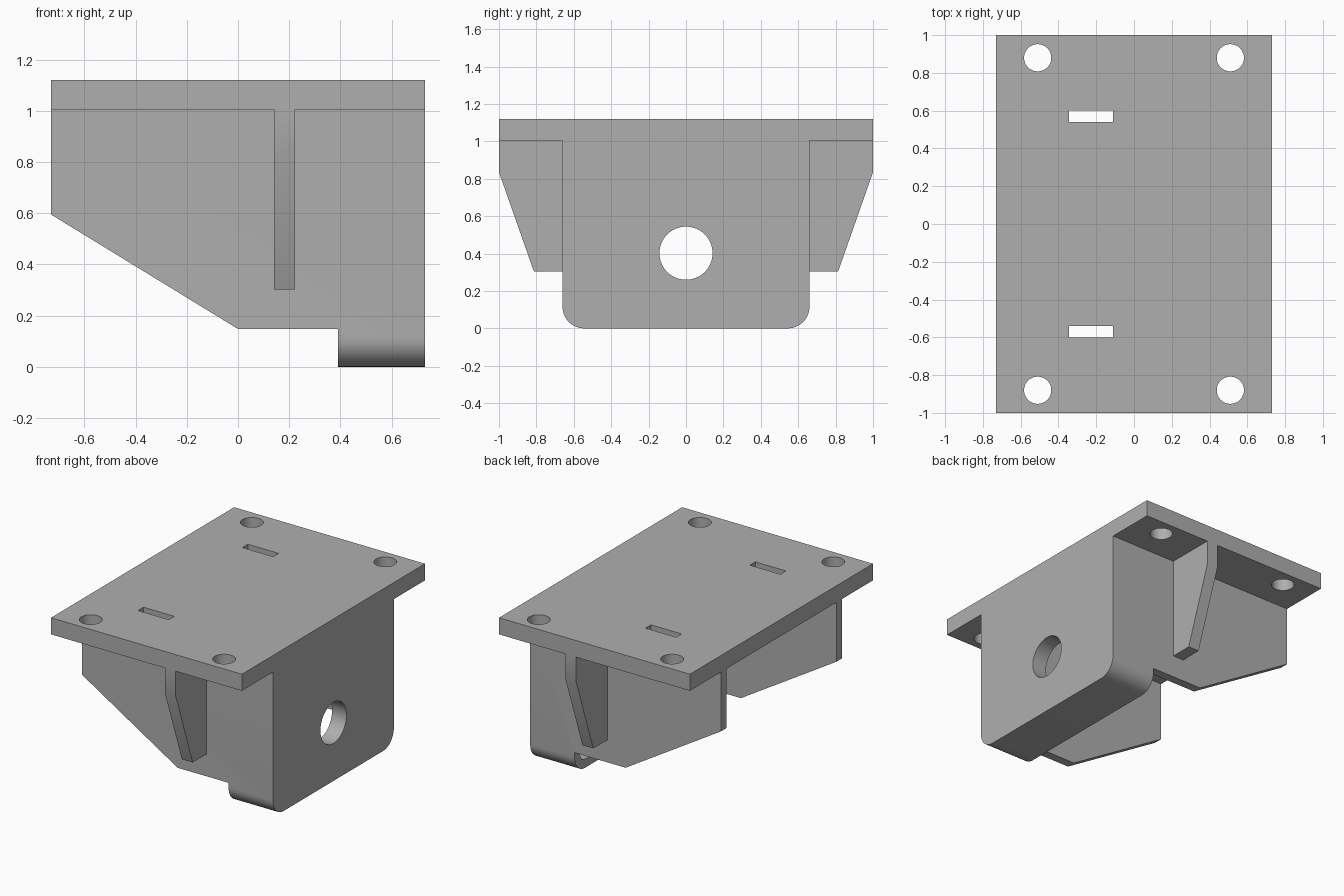
import bpy, bmesh, math
from mathutils import Vector

if "Cube" in bpy.data.objects:
    bpy.data.objects.remove(bpy.data.objects["Cube"])

grey = bpy.data.materials.new("plain_grey")
grey.use_nodes = True
COLOUR = (0.43, 0.43, 0.43, 1)
grey.diffuse_color = COLOUR
grey.node_tree.nodes["Principled BSDF"].inputs["Base Color"].default_value = COLOUR


def prism(name, outline, axis, lo, hi):
    """Extrude a 2D outline along one axis (the other two keep their order)."""
    def place(p, d):
        v = list(p)
        v.insert(axis, d)
        return Vector(v)
    bm = bmesh.new()
    face = bm.faces.new([bm.verts.new(place(p, lo)) for p in outline])
    grown = bmesh.ops.extrude_face_region(bm, geom=[face])["geom"]
    shift = place((0, 0), hi - lo)
    bmesh.ops.translate(bm, vec=shift, verts=[g for g in grown if isinstance(g, bmesh.types.BMVert)])
    bmesh.ops.recalc_face_normals(bm, faces=bm.faces)
    mesh = bpy.data.meshes.new(name)
    bm.to_mesh(mesh)
    bm.free()
    mesh.materials.append(grey)
    obj = bpy.data.objects.new(name, mesh)
    bpy.context.collection.objects.link(obj)
    return obj


def rect(a0, a1, b0, b1):
    return [(a0, b0), (a1, b0), (a1, b1), (a0, b1)]


def circle(a, b, r, n=48):
    return [(a + r * math.cos(math.tau * i / n), b + r * math.sin(math.tau * i / n)) for i in range(n)]


def trough(half, bottom, top, r, n=10):
    """U-shaped outline in y and z with rounded lower corners."""
    arc = [(half - r + r * math.sin(t), bottom + r - r * math.cos(t))
           for t in (math.pi / 2 * i / n for i in range(n + 1))]
    right = arc + [(half, top)]
    return right + [(-y, z) for y, z in reversed(right)]


def cut(obj, cutters):
    """Subtract each cutter, bake the result and remove the cutters."""
    for c in cutters:
        c.hide_render = True
        mod = obj.modifiers.new("cut", "BOOLEAN")
        mod.operation, mod.solver, mod.object = "DIFFERENCE", "EXACT", c
    bpy.context.view_layer.update()
    graph = bpy.context.evaluated_depsgraph_get()
    mesh = bpy.data.meshes.new_from_object(obj.evaluated_get(graph))
    obj.modifiers.clear()
    obj.data = mesh
    for c in cutters:
        bpy.data.objects.remove(c)


HALF_X, WALL, UNDER, TOP = 0.73, 0.66, 1.005, 1.12

# Mounting plate with corner screw holes and two strap slots
plate = prism("top_plate", rect(-HALF_X, HALF_X, -1, 1), 2, UNDER, TOP)
holes = [prism("screw_hole", circle(x, y, 0.072), 2, 0.9, 1.2)
         for x in (-0.51, 0.51) for y in (-0.88, 0.88)]
holes += [prism("strap_slot", rect(-0.345, -0.11, y - 0.03, y + 0.03), 2, 0.9, 1.2)
          for y in (-0.57, 0.57)]
cut(plate, holes)

# Housing: end wall, two tapered side walls and a short rounded floor
body = prism("housing", trough(WALL, 0, UNDER, 0.115), 0, -HALF_X, HALF_X)
cavity = prism("cavity", trough(WALL - 0.06, 0.06, 1.1, 0.055), 0, -1, 0.62)
taper = prism("taper", [(-1.0, 0.76), (-1.0, -0.2), (0.39, -0.2), (0.39, 0.148), (0, 0.148)],
              1, -0.9, 0.9)
shaft = prism("shaft_hole", circle(0, 0.402, 0.142, 64), 0, 0.5, 0.9)
cut(body, [cavity, taper, shaft])

# Side gussets under the plate
parts = [plate, body]
for side, name in ((-1, "front_gusset"), (1, "back_gusset")):
    outline = [(WALL, UNDER), (1, UNDER), (1, 0.835), (0.813, 0.303), (WALL, 0.303)]
    parts.append(prism(name, [(side * y, z) for y, z in outline], 0, 0.14, 0.223))

# Smooth the round surfaces, keep hard edges crisp
bpy.ops.object.select_all(action="DESELECT")
for p in parts:
    p.select_set(True)
bpy.context.view_layer.objects.active = body
bpy.ops.object.shade_smooth_by_angle(angle=math.radians(30))
